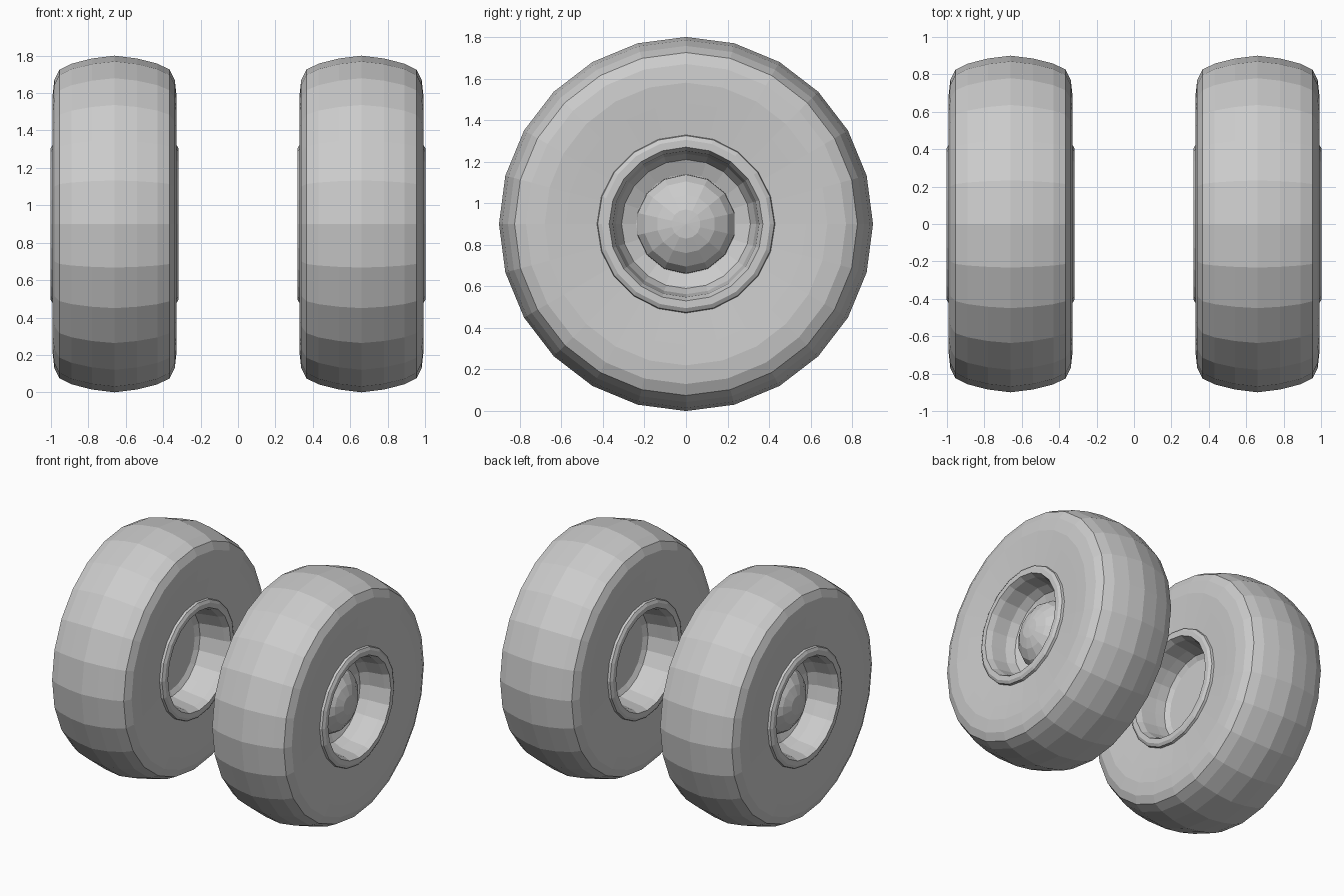
import bpy
import math

if "Cube" in bpy.data.objects:
    bpy.data.objects.remove(bpy.data.objects["Cube"])

# Profiles are (offset along axle, radius); positive offset is the outer face
TYRE = [(0.312, 0.42), (0.325, 0.58), (0.332, 0.68), (0.322, 0.77), (0.295, 0.825),
        (0.23, 0.857), (0.12, 0.885), (0, 0.9)]
TYRE += [(-x, r) for x, r in reversed(TYRE[:-1])]
LIP = [(0.342, 0.37), (0.342, 0.405), (0.33, 0.425), (0.305, 0.43)]
OUTER_RIM = [(0.10, 0.0), (0.10, 0.24), (0.13, 0.31), (0.19, 0.338), (0.30, 0.352)] + LIP
INNER_RIM = [(-x, r) for x, r in reversed(LIP)] + [
    (-0.30, 0.352), (-0.19, 0.338), (-0.12, 0.325), (-0.10, 0.29), (-0.10, 0.0)]
HUB = [(0.265, 0.0), (0.26, 0.07), (0.235, 0.14), (0.19, 0.205), (0.14, 0.238), (0.09, 0.24)]


def lathe(name, profile, sides, x, turn):
    """Revolve a profile around the axle (x axis)."""
    verts, rings, faces = [], [], []
    for px, r in profile:
        if r == 0:
            rings.append([len(verts)] * sides)
            verts.append((px, 0, 0))
        else:
            rings.append(list(range(len(verts), len(verts) + sides)))
            for j in range(sides):
                a = 2 * math.pi * j / sides
                verts.append((px, r * math.sin(a), r * math.cos(a)))
    for p, q in zip(rings, rings[1:]):
        for j in range(sides):
            k = (j + 1) % sides
            loop = [p[j], p[k], q[k], q[j]]
            faces.append(list(dict.fromkeys(loop)))
    mesh = bpy.data.meshes.new(name)
    mesh.from_pydata(verts, [], faces)
    ob = bpy.data.objects.new(name, mesh)
    ob.location = (x, 0, 0.9)
    ob.rotation_euler.z = turn
    bpy.context.collection.objects.link(ob)
    return ob


# Two wheels, hubs facing outward
for side, x, turn in (("right", 0.66, 0), ("left", -0.66, math.pi)):
    lathe(side + "_tyre", TYRE, 24, x, turn)
    lathe(side + "_outer_rim", OUTER_RIM, 20, x, turn)
    lathe(side + "_inner_rim", INNER_RIM, 20, x, turn)
    lathe(side + "_hub", HUB, 14, x, turn)
